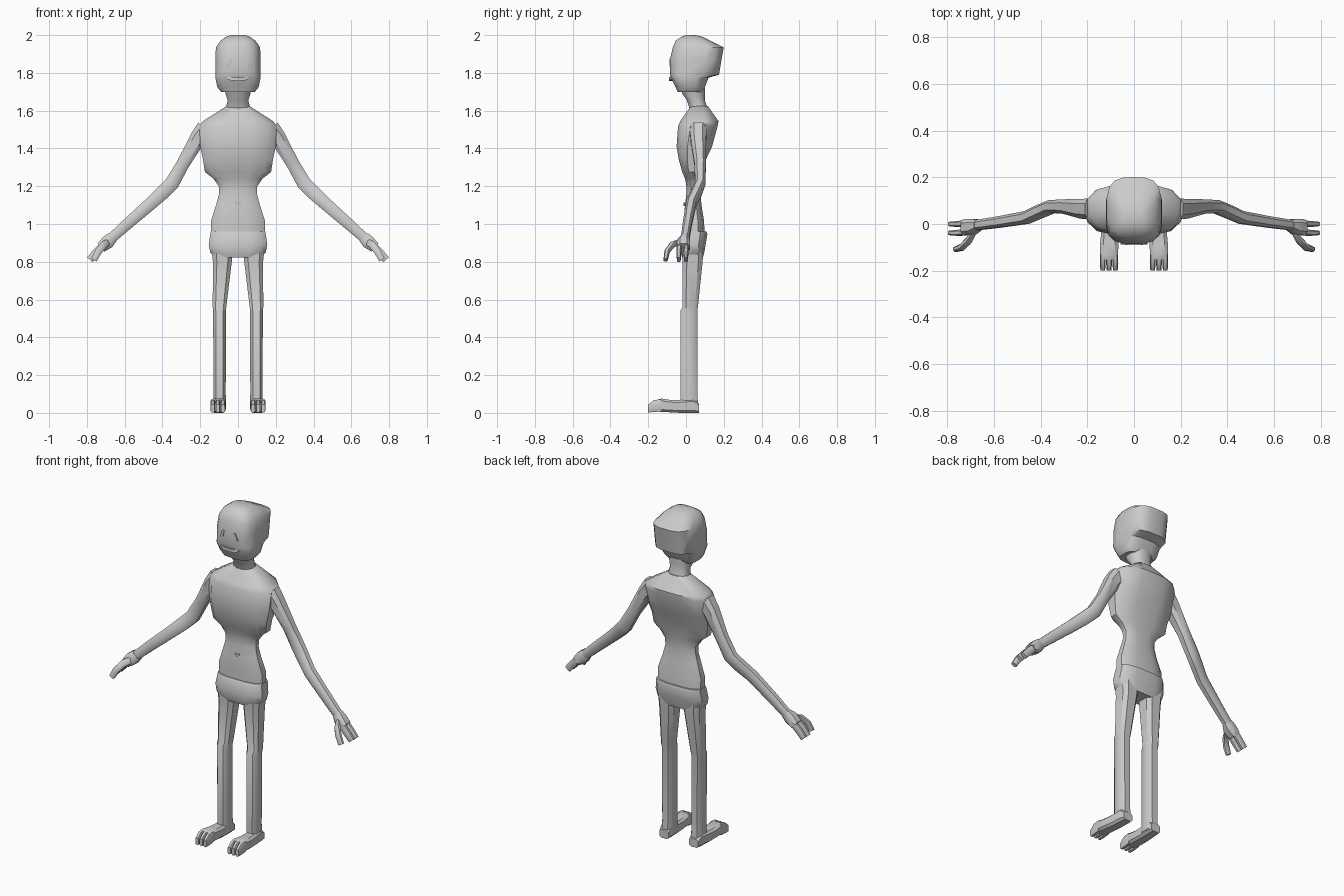
import bpy, bmesh, math
from mathutils import Vector

X, Y, Z = Vector((1, 0, 0)), Vector((0, 1, 0)), Vector((0, 0, 1))


def ring(c, u, v, n=12, p=2.8):
    """Rounded-box cross-section about c, spanned by half-axes u and v."""
    k = math.cos(math.pi / n) ** (2 / p)
    pts = []
    for i in range(n):
        a = (i + 0.5) * 2 * math.pi / n
        s = [math.copysign(abs(t) ** (2 / p), t) / k for t in (math.cos(a), math.sin(a))]
        pts.append(Vector(c) + u * s[0] + v * s[1])
    return pts


def loft(name, rings, mirror=False, angle=40):
    """Skin a list of equal rings, cap both ends."""
    bm = bmesh.new()
    loops = [[bm.verts.new(p) for p in r] for r in rings]
    n = len(loops[0])
    for a, b in zip(loops, loops[1:]):
        for i in range(n):
            j = (i + 1) % n
            bm.faces.new((a[i], a[j], b[j], b[i]))
    bm.faces.new(loops[0][::-1])
    bm.faces.new(loops[-1])
    bmesh.ops.recalc_face_normals(bm, faces=bm.faces)
    me = bpy.data.meshes.new(name)
    bm.to_mesh(me)
    bm.free()
    ob = bpy.data.objects.new(name, me)
    bpy.context.collection.objects.link(ob)
    bpy.ops.object.select_all(action='DESELECT')
    ob.select_set(True)
    bpy.context.view_layer.objects.active = ob
    bpy.ops.object.shade_smooth_by_angle(angle=math.radians(angle))
    if mirror:
        ob.modifiers.new("mirror", 'MIRROR')
    return ob


def upright(name, rows, n=12, p=2.8, **kw):
    """Rows of (z, x centre, half width, front y, back y)."""
    return loft(name, [ring((x, (f + b) / 2, z), X * w, Y * ((b - f) / 2), n, p)
                       for z, x, w, f, b in rows], **kw)


def tube(name, pts, n=8, p=2.8, **kw):
    """Limb through (x, y, z, half thickness, half depth in y)."""
    rings = []
    for i, q in enumerate(pts):
        a, b = Vector(pts[max(i - 1, 0)][:3]), Vector(pts[min(i + 1, len(pts) - 1)][:3])
        d = b - a
        u = Vector((-d.z, 0, d.x)).normalized()
        rings.append(ring(q[:3], u * q[3], Y * q[4], n, p))
    return loft(name, rings, mirror=True, **kw)


def along_y(name, rows, n=8, p=4, **kw):
    """Rows of (y, x centre, half width, bottom z, top z)."""
    return loft(name, [ring((x, y, (lo + hi) / 2), X * w, Z * ((hi - lo) / 2), n, p)
                       for y, x, w, lo, hi in rows], mirror=True, **kw)


# Head with overhanging back of the skull
upright("head", [
    (1.70, 0, .09, -.045, .085), (1.725, 0, .11, -.055, .10), (1.775, 0, .12, -.08, .12),
    (1.79, 0, .12, -.085, .175), (1.87, 0, .12, -.085, .188), (1.935, 0, .117, -.07, .20),
    (1.97, 0, .093, -.055, .13), (1.99, 0, .065, -.025, .09), (2.0, 0, .04, 0, .05)],
    n=16, p=3.2)
upright("neck", [(1.72, 0, .068, -.03, .10), (1.69, 0, .066, -.02, .10),
                 (1.655, 0, .055, .005, .10), (1.59, 0, .07, .025, .12)], p=2.4)

# Face: slanted eye slits, mouth bar
upright("eyes", [(1.835, .049, .009, -.088, -.05), (1.875, .037, .007, -.088, -.05)],
        n=4, p=20, mirror=True)
tube("mouth", [(0, -.07, 1.767, .009, .02), (.035, -.07, 1.769, .009, .02),
               (.056, -.06, 1.774, .007, .02)], n=4, p=20)

# Torso: shoulders, rib cage, waist, belly
upright("torso", [
    (1.625, 0, .06, .025, .115), (1.545, 0, .185, -.03, .172), (1.52, 0, .205, -.042, .168),
    (1.41, 0, .20, -.05, .138), (1.34, 0, .185, -.038, .105), (1.275, 0, .175, -.02, .09),
    (1.24, 0, .13, -.005, .082), (1.20, 0, .102, .002, .077), (1.16, 0, .10, .003, .076),
    (1.10, 0, .116, -.006, .082), (1.02, 0, .142, -.01, .095), (.93, 0, .143, -.01, .10)],
    p=2.7)
tube("navel", [(0, -.002, 1.10, .007, .01), (.014, -.002, 1.112, .004, .01)], n=4, p=8)

# Hips flare out over the waist
upright("hips", [(.96, 0, .145, -.015, .108), (.945, 0, .147, -.024, .113),
                 (.89, 0, .155, -.03, .104), (.85, 0, .147, -.03, .097),
                 (.822, 0, .12, -.02, .09)], p=3.2)

# Legs
upright("leg", [(.87, .084, .056, -.02, .092), (.80, .083, .050, -.018, .088),
                (.56, .098, .036, -.018, .063), (.54, .098, .034, -.03, .06),
                (.10, .097, .032, -.03, .06), (.02, .097, .034, -.03, .066)],
        n=8, p=3.2, mirror=True)

# Feet with three toes
along_y("foot", [(.068, .099, .030, 0, .05), (.04, .10, .035, 0, .075), (-.03, .103, .037, 0, .068),
                 (-.08, .106, .039, .003, .068), (-.13, .107, .039, .005, .076),
                 (-.155, .107, .036, .008, .068)])
for i, tx in enumerate((.08, .107, .134)):
    along_y("toe_%d" % (i + 1), [(-.13, tx, .012, .008, .072), (-.17, tx, .0125, .004, .068),
                                 (-.2, tx, .010, .003, .044)])

# Arms
tube("arm", [(.17, .065, 1.50, .055, .045), (.212, .065, 1.455, .043, .042),
             (.29, .075, 1.32, .034, .031), (.35, .075, 1.215, .038, .027),
             (.40, .055, 1.165, .037, .028), (.46, .028, 1.11, .034, .027),
             (.58, .008, 1.005, .030, .024), (.675, -.005, .92, .026, .022)])

# Hand: palm, two fingers and a thumb
tube("palm", [(.665, -.005, .93, .030, .022), (.69, -.012, .905, .036, .034),
              (.725, -.014, .875, .028, .034)])
for i, fy in enumerate((-.034, .004)):
    tube("finger_%d" % (i + 1), [(.705, fy, .893, .02, .013), (.75, fy - .004, .85, .021, .013),
                                 (.784, fy - .004, .811, .019, .010)])
tube("thumb", [(.68, -.02, .908, .018, .016), (.708, -.07, .892, .019, .016),
               (.738, -.10, .855, .018, .014), (.762, -.108, .81, .016, .011)])
